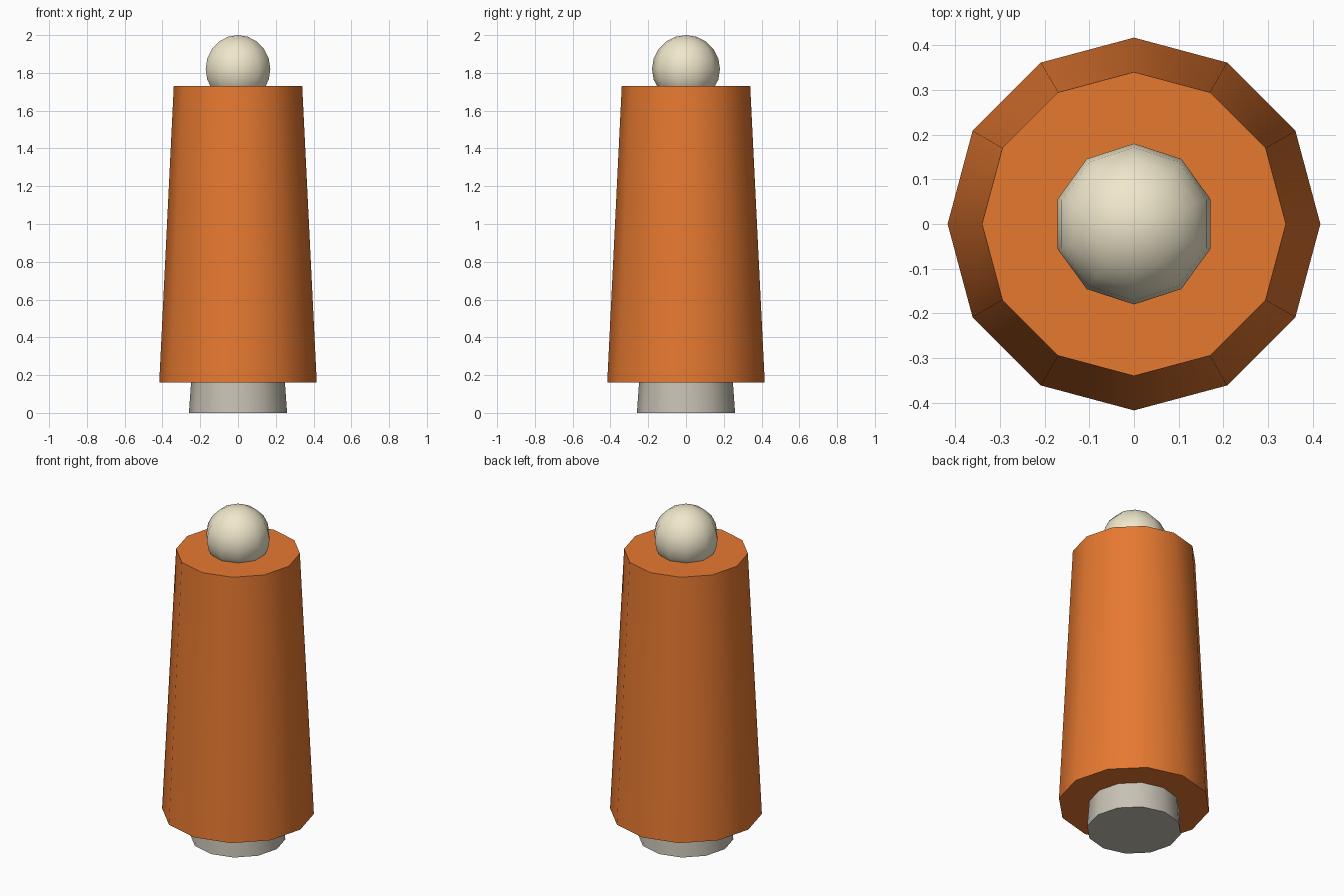
import bpy
import math

if "Cube" in bpy.data.objects:
    bpy.data.objects.remove(bpy.data.objects["Cube"])


def finish(name, color, angle):
    # name, colour and shade the part just added
    ob = bpy.context.object
    ob.name = name
    mat = bpy.data.materials.new(name + "_colour")
    mat.diffuse_color = (*color, 1)
    mat.use_nodes = True
    mat.node_tree.nodes["Principled BSDF"].inputs["Base Color"].default_value = mat.diffuse_color
    ob.data.materials.append(mat)
    bpy.ops.object.shade_smooth_by_angle(angle=math.radians(angle))
    return ob


def tapered(name, r_bottom, r_top, z0, z1, color):
    # twelve-sided tapered cylinder with a corner on the x axis
    bpy.ops.mesh.primitive_cone_add(vertices=12, radius1=r_bottom, radius2=r_top,
                                    depth=z1 - z0, location=(0, 0, (z0 + z1) / 2))
    return finish(name, color, 40)


# Short pale foot, tucked slightly into the body
tapered("foot", 0.26, 0.247, 0, 0.18, (0.58, 0.54, 0.46))

# Tall orange body
tapered("body", 0.417, 0.34, 0.16, 1.73, (0.79, 0.19, 0.03))

# Cream ball on top
bpy.ops.mesh.primitive_uv_sphere_add(segments=10, ring_count=10, radius=0.18,
                                     location=(0, 0, 1.82))
bpy.context.object.rotation_euler.z = 0
finish("top_ball", (0.87, 0.80, 0.60), 60)
